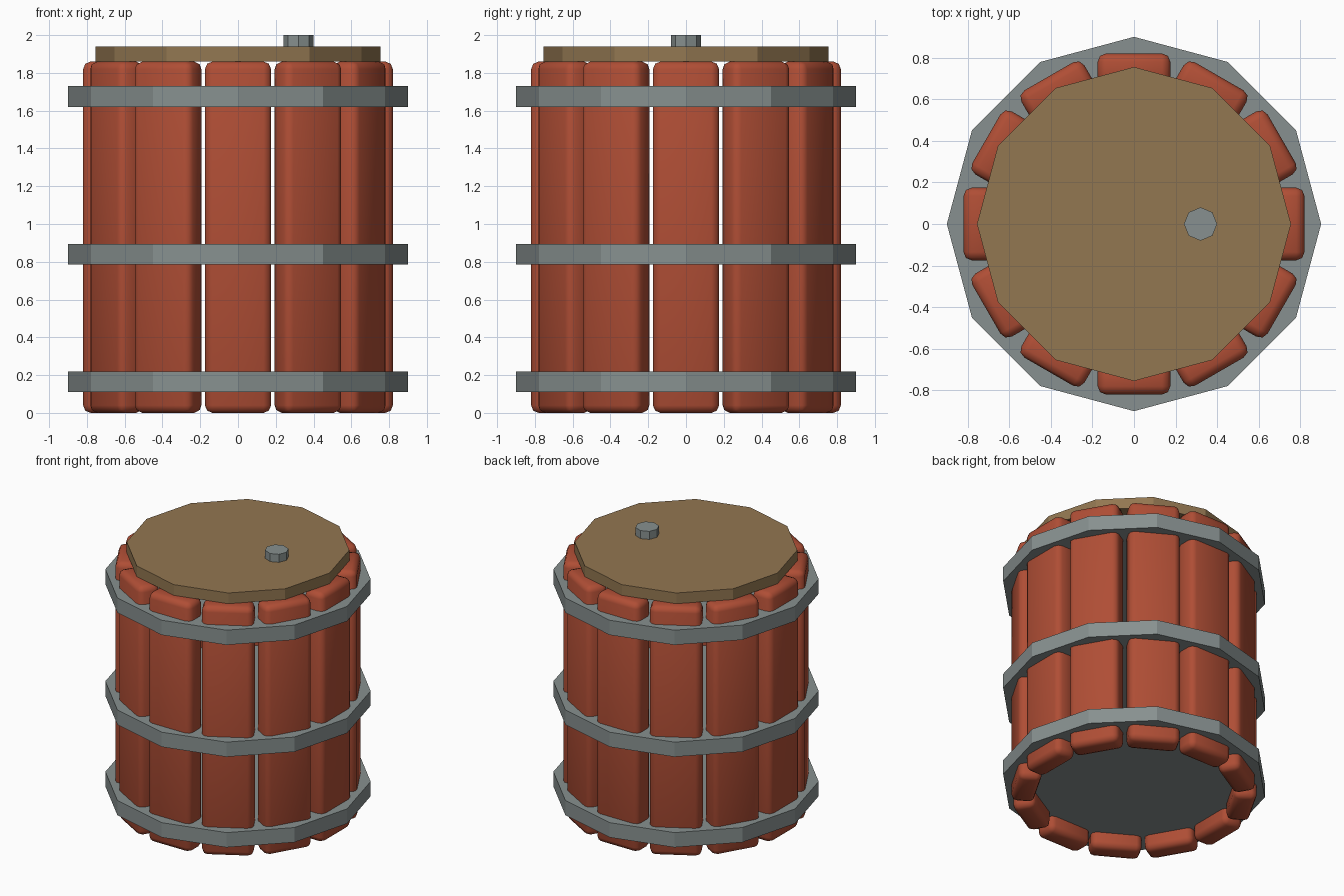
import bpy
import math

if "Cube" in bpy.data.objects:
    bpy.data.objects.remove(bpy.data.objects["Cube"])


def material(name, r, g, b):
    m = bpy.data.materials.new(name)
    m.diffuse_color = [(c / 255) ** 2.2 for c in (r, g, b)] + [1]
    m.use_nodes = True
    m.node_tree.nodes["Principled BSDF"].inputs["Base Color"].default_value = m.diffuse_color
    return m


red = material("red_wood", 174, 79, 56)
grey = material("grey_metal", 134, 143, 142)
tan = material("tan_wood", 145, 118, 82)


def cylinder(name, sides, radius, z0, z1, mat, x=0):
    bpy.ops.mesh.primitive_cylinder_add(vertices=sides, radius=radius, depth=z1 - z0,
                                        location=(x, 0, (z0 + z1) / 2))
    ob = bpy.context.object
    ob.name = name
    ob.data.materials.append(mat)
    return ob


# ring of twelve rounded staves
for i in range(12):
    a = i * math.pi / 6
    bpy.ops.mesh.primitive_cube_add(size=1, rotation=(0, 0, a),
                                    location=(0.74 * math.cos(a), 0.74 * math.sin(a), 0.93))
    ob = bpy.context.object
    ob.name = f"stave_{i + 1}"
    ob.scale = (0.16, 0.35, 1.86)
    bpy.ops.object.transform_apply(location=False, rotation=False, scale=True)
    ob.data.materials.append(red)
    bevel = ob.modifiers.new("rounded_edges", "BEVEL")
    bevel.width = 0.04
    bevel.segments = 2
    bpy.ops.object.shade_smooth()

# solid hoops
for name, z in (("bottom_hoop", 0.11), ("middle_hoop", 0.785), ("top_hoop", 1.62)):
    cylinder(name, 12, 0.9, z, z + 0.11, grey)

# lid and plug
cylinder("lid", 12, 0.755, 1.86, 1.94, tan)
cylinder("plug", 8, 0.08, 1.90, 2.0, grey, x=0.32)
